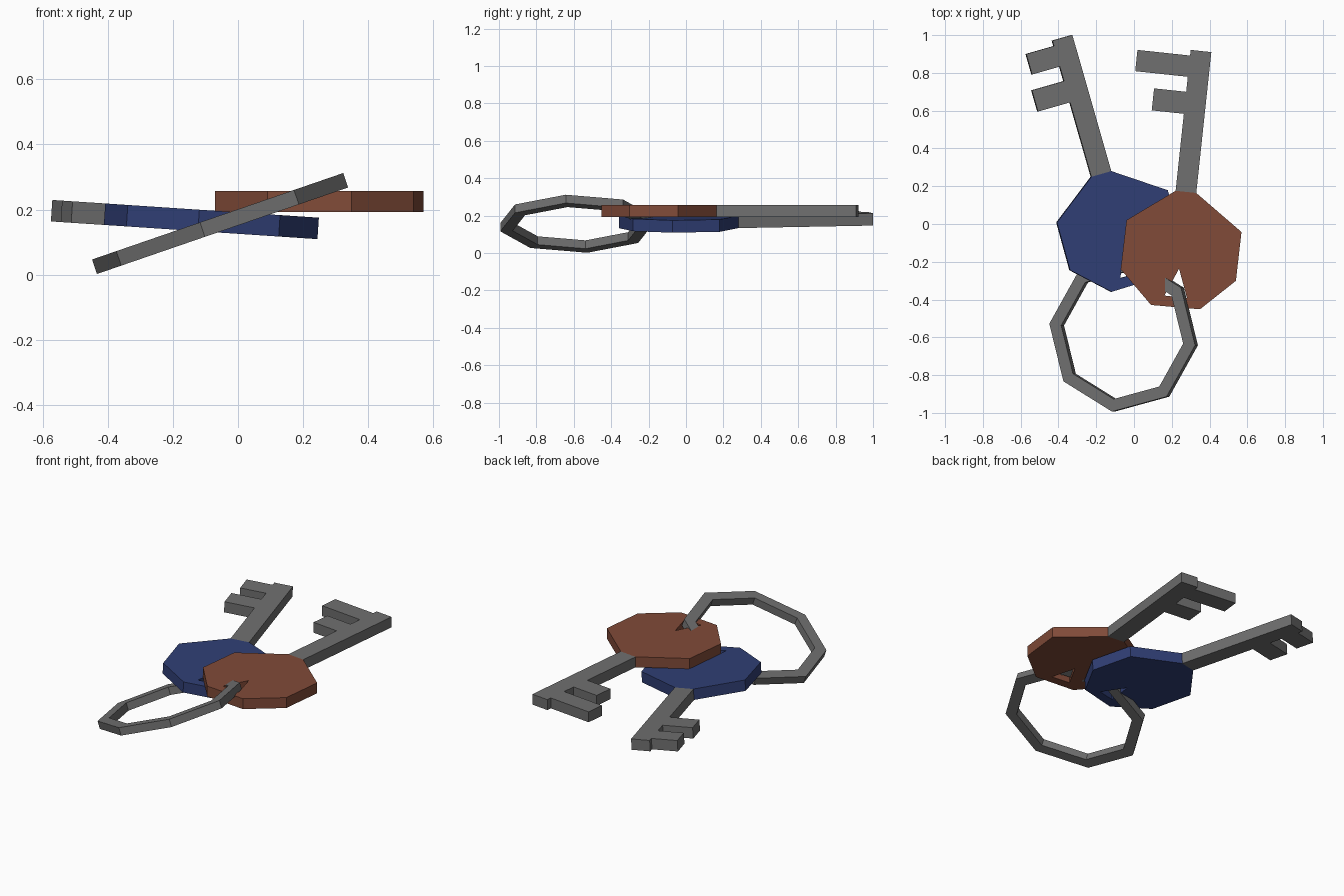
import bpy, bmesh
from math import radians, sin, cos, pi
from mathutils import Matrix, Vector

cube = bpy.data.objects.get("Cube")
if cube:
    bpy.data.objects.remove(cube, do_unlink=True)


def material(name, rgb):
    mat = bpy.data.materials.new(name)
    mat.use_nodes = True
    colour = (*rgb, 1)
    mat.diffuse_color = colour
    mat.node_tree.nodes["Principled BSDF"].inputs["Base Color"].default_value = colour
    return mat


steel = material("steel grey", (0.16, 0.16, 0.16))
red = material("brick red", (0.22, 0.07, 0.04))
blue = material("navy blue", (0.03, 0.05, 0.18))


def plate(name, loops, thickness, mat, matrix):
    """Flat slab from an outline and optional hole outlines."""
    bm = bmesh.new()
    for loop in loops:
        verts = [bm.verts.new((x, y, -thickness / 2)) for x, y in loop]
        for a, b in zip(verts, verts[1:] + verts[:1]):
            bm.edges.new((a, b))
    bmesh.ops.triangle_fill(bm, use_beauty=True, use_dissolve=False, edges=bm.edges[:])
    extruded = bmesh.ops.extrude_face_region(bm, geom=bm.faces[:], use_keep_orig=True)
    top = [g for g in extruded["geom"] if isinstance(g, bmesh.types.BMVert)]
    bmesh.ops.translate(bm, vec=(0, 0, thickness), verts=top)
    bmesh.ops.recalc_face_normals(bm, faces=bm.faces[:])
    mesh = bpy.data.meshes.new(name)
    bm.to_mesh(mesh)
    bm.free()
    mesh.materials.append(mat)
    obj = bpy.data.objects.new(name, mesh)
    obj.matrix_world = matrix
    bpy.context.collection.objects.link(obj)
    return obj


# Key outlines: origin where the blade meets the grip, blade along +y
W = 0.055
GRIP = [(-W, 0), (W, 0), (0.315, -0.18), (0.313, -0.44),
        (0.14, -0.61), (-0.12, -0.615), (-0.3, -0.444), (-0.297, -0.182)]
HOLE = [(0.007, -0.408), (0.065, -0.558), (-0.055, -0.558)]


def key(name, mat, origin, turn, tilt, thickness, tip_tooth, inner_tooth):
    matrix = (Matrix.Translation(origin) @ Matrix.Rotation(tilt, 4, 'Y')
              @ Matrix.Rotation(turn, 4, 'Z'))
    blade = [(-W, 0), (W, 0), (W, 0.75), (-W, 0.75), (-W, 0.72),
             (-tip_tooth, 0.72), (-tip_tooth, 0.607), (-W, 0.607), (-W, 0.527),
             (-inner_tooth, 0.527), (-inner_tooth, 0.41), (-W, 0.41)]
    plate(name + "_grip", [GRIP, HOLE], thickness, mat, matrix)
    plate(name + "_blade", [blade], thickness, steel, matrix)


key("red_key", red, (0.275, 0.17, 0.225), radians(-6.1), 0, 0.064, 0.335, 0.226)
key("blue_key", blue, (-0.175, 0.265, 0.17), radians(16), radians(3.8), 0.066, 0.208, 0.232)

# Tilted eight-sided ring through both grips
angles = [radians(172) + i * pi / 4 for i in range(8)]
outer, inner = ([(r * cos(a), r * sin(a)) for a in angles] for r in (0.412, 0.345))
plate("key_ring", [outer, inner], 0.047, steel,
      Matrix.Translation((-0.055, -0.585, 0.157)) @ Matrix.Rotation(radians(-19), 4, 'Y'))
